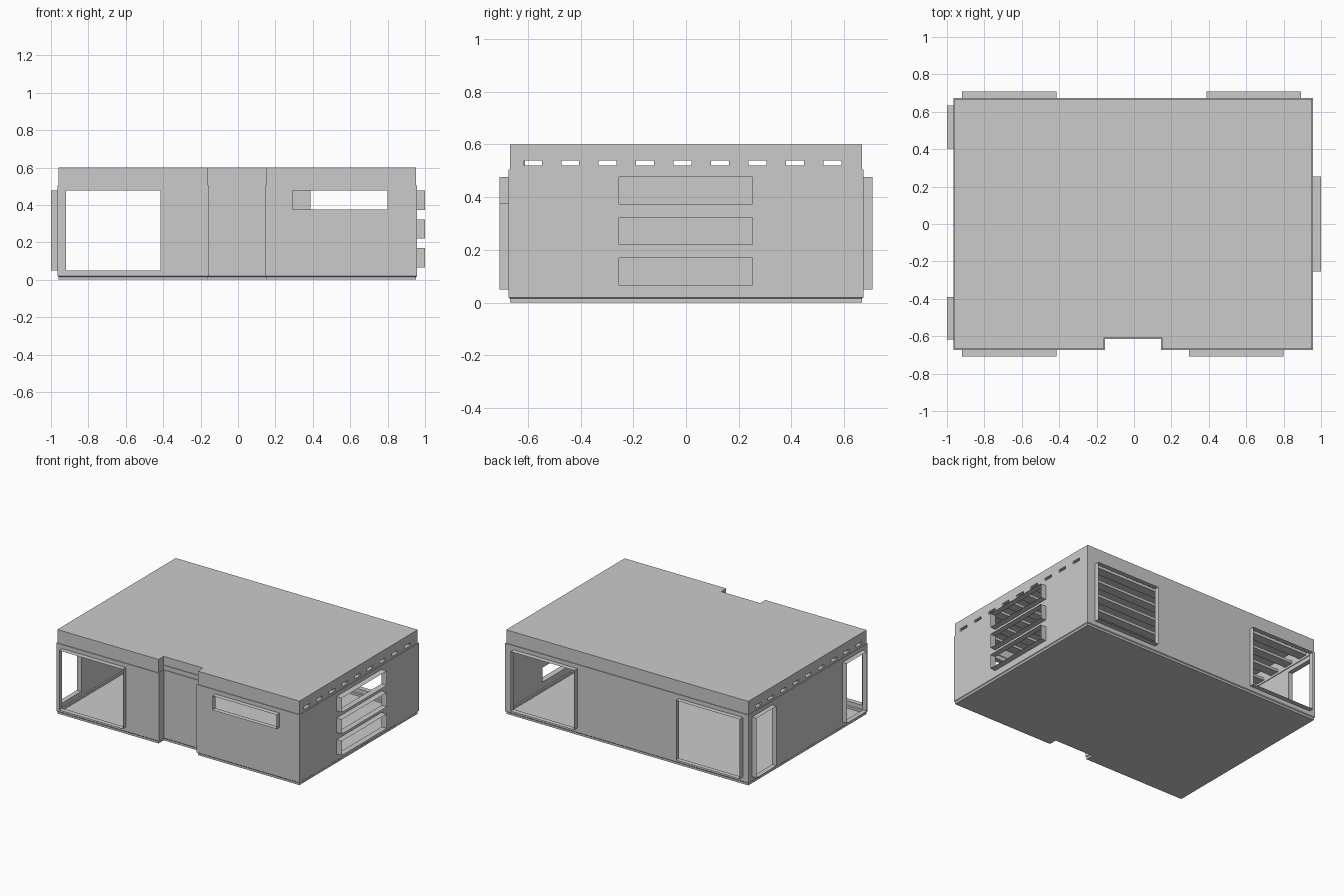
import bpy, bmesh
from mathutils import Vector

if "Cube" in bpy.data.objects:
    bpy.data.objects.remove(bpy.data.objects["Cube"])

X0, X1, Y = -0.96, 0.953, 0.668     # roof outline
LIP = 0.005                         # wall overhang past roof and base


def finish(bm, name):
    bmesh.ops.recalc_face_normals(bm, faces=bm.faces)
    me = bpy.data.meshes.new(name)
    bm.to_mesh(me)
    bm.free()
    ob = bpy.data.objects.new(name, me)
    bpy.context.collection.objects.link(ob)
    return ob


def outline(o):
    # plan with the recessed entrance at the front
    return [(X0 - o, -Y - o), (-0.16 + o, -Y - o), (-0.16 + o, -0.61 - o),
            (0.15 - o, -0.61 - o), (0.15 - o, -Y - o), (X1 + o, -Y - o),
            (X1 + o, Y + o), (X0 - o, Y + o)]


def box_pts(axis, d, a0, a1, z0, z1):
    pts = [(a0, z0), (a1, z0), (a1, z1), (a0, z1)]
    return [(d, a, z) if axis == 0 else (a, d, z) for a, z in pts]


def tube(name, axis, d0, d1, opening):
    # thin open-ended rectangular sleeve
    bm = bmesh.new()
    ra = [bm.verts.new(p) for p in box_pts(axis, d0, *opening)]
    rb = [bm.verts.new(p) for p in box_pts(axis, d1, *opening)]
    for i in range(4):
        j = (i + 1) % 4
        bm.faces.new((ra[i], ra[j], rb[j], rb[i]))
    return finish(bm, name)


def cut_opening(bm, axis, sign, opening):
    # slice the wall along the opening edges, then remove the middle
    a0, a1, z0, z1 = opening
    other = 1 - axis

    def on_wall(f):
        c = f.calc_center_median()
        return abs(f.normal[axis]) > 0.9 and c[axis] * sign > 0.64

    for ax, vals in ((other, (a0, a1)), (2, (z0, z1))):
        for v in vals:
            no = Vector((0, 0, 0))
            no[ax] = 1
            fs = [f for f in bm.faces if on_wall(f)]
            es = list({e for f in fs for e in f.edges})
            vs = list({w for f in fs for w in f.verts})
            bmesh.ops.bisect_plane(bm, geom=vs + es + fs, dist=1e-5,
                                   plane_co=no * v, plane_no=no)
    gone = []
    for f in bm.faces:
        c = f.calc_center_median()
        if on_wall(f) and a0 < c[other] < a1 and z0 < c.z < z1:
            gone.append(f)
    bmesh.ops.delete(bm, geom=gone, context='FACES')


# openings: name, axis, side, (start, end, bottom, top)
TALL = (0.05, 0.476)
windows = [
    ("front_large_window", 1, -1, (-0.92, -0.415) + TALL),
    ("front_slot_window", 1, -1, (0.293, 0.80, 0.375, 0.476)),
    ("back_window_left", 1, 1, (-0.92, -0.415) + TALL),
    ("back_window_right", 1, 1, (0.388, 0.893) + TALL),
    ("side_window_front", 0, -1, (-0.617, -0.39) + TALL),
    ("side_window_back", 0, -1, (0.405, 0.633) + TALL),
]
for i, z in enumerate((0.066, 0.22, 0.374)):
    windows.append((f"right_slot_window_{i}", 0, 1, (-0.255, 0.253, z, z + 0.103)))
vents = []
for i in range(9):
    c = -0.581 + 0.142 * i
    vents.append((c - 0.034, c + 0.034, 0.52, 0.539))

# building shell: base, walls and roof band stacked in rings
bm = bmesh.new()
rings = []
for o, z in ((0, 0), (0, 0.015), (LIP, 0.02), (LIP, 0.505), (0, 0.505), (0, 0.6)):
    rings.append([bm.verts.new((x, y, z)) for x, y in outline(o)])
for lo, hi in zip(rings, rings[1:]):
    for i in range(8):
        j = (i + 1) % 8
        bm.faces.new((lo[i], lo[j], hi[j], hi[i]))
bm.faces.new(rings[0][::-1])
bm.faces.new(rings[-1])
bm.normal_update()
for _, axis, sign, op in windows:
    cut_opening(bm, axis, sign, op)
for op in vents:
    cut_opening(bm, 0, 1, op)
    cut_opening(bm, 0, -1, op)
finish(bm, "building_shell")

# protruding window frames
for name, axis, sign, op in windows:
    if axis == 0:
        wall, out = (X1 + LIP, 1.0) if sign > 0 else (X0 - LIP, -1.0)
    else:
        wall, out = sign * (Y + LIP), sign * 0.708
    tube(name, axis, wall, out, op)

# ventilation ducts running through the roof
for i, op in enumerate(vents):
    tube(f"roof_duct_{i}", 0, X0, X1, op)
